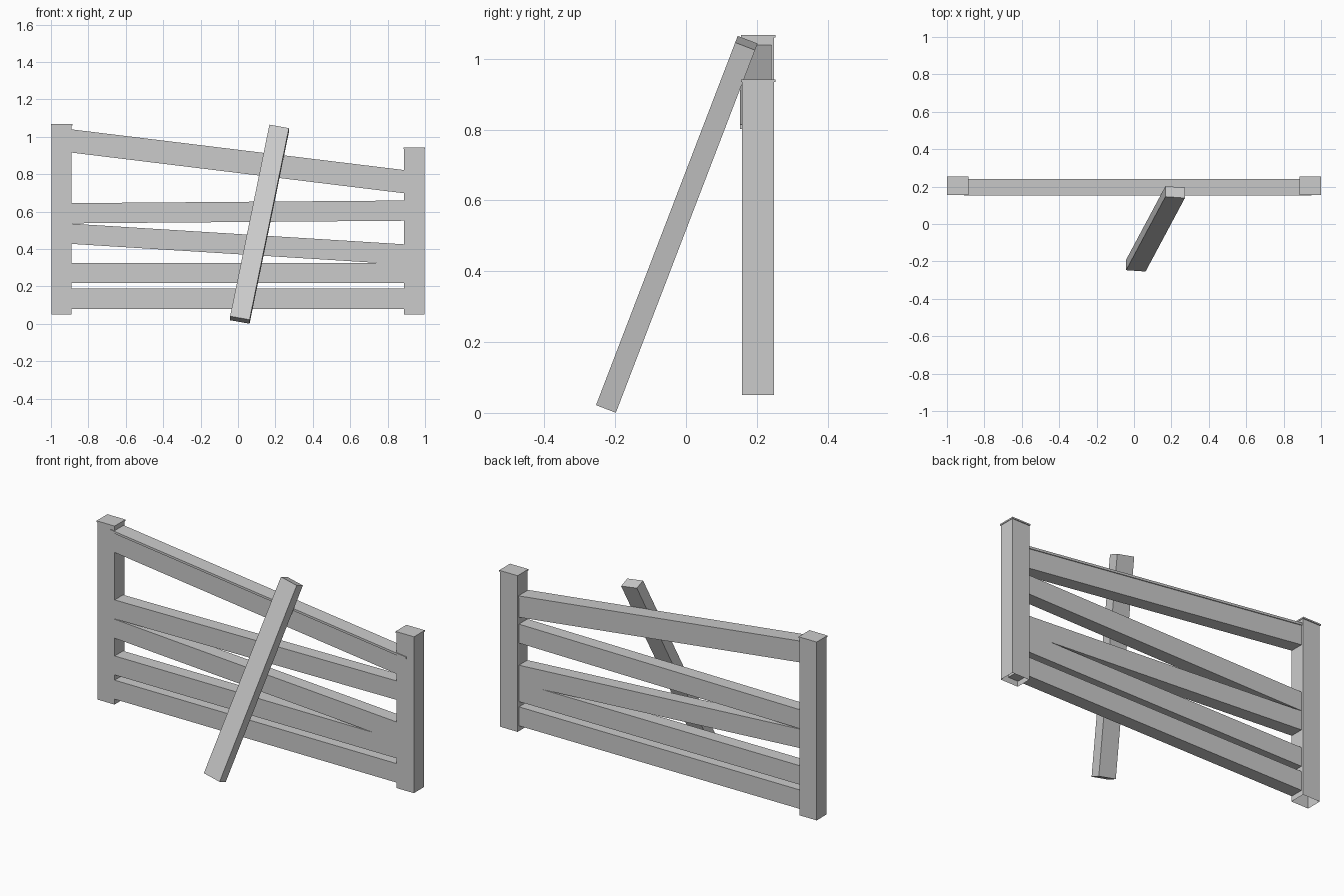
import bpy, bmesh, math
from mathutils import Matrix, Vector

if "Cube" in bpy.data.objects:
    bpy.data.objects.remove(bpy.data.objects["Cube"])


def make_prism(name, profile, y0, y1, open_bottom=False):
    """Extrude an (x, z) outline, listed from its bottom edge, between two depths."""
    bm = bmesh.new()
    front = [bm.verts.new((x, y0, z)) for x, z in profile]
    back = [bm.verts.new((x, y1, z)) for x, z in profile]
    bm.faces.new(front)
    bm.faces.new(back[::-1])
    n = len(profile)
    for i in range(1 if open_bottom else 0, n):
        j = (i + 1) % n
        bm.faces.new((front[j], front[i], back[i], back[j]))
    me = bpy.data.meshes.new(name)
    bm.to_mesh(me)
    bm.free()
    ob = bpy.data.objects.new(name, me)
    bpy.context.collection.objects.link(ob)
    return ob


def rect(x0, x1, z0, z1):
    return [(x0, z0), (x1, z0), (x1, z1), (x0, z1)]


# Posts (hollow underneath) with thin overhanging caps
for side, x0, x1, top in (("left", -0.997, -0.889, 1.068), ("right", 0.887, 0.997, 0.942)):
    make_prism(side + "_post", rect(x0, x1, 0.05, top - 0.008), 0.158, 0.248, True)
    make_prism(side + "_post_cap", rect(x0 - 0.003, x1 + 0.003, top - 0.008, top), 0.155, 0.253)


def rail(name, left, right, height, y0, y1):
    """Sloped board; left/right are bottom heights at the post faces."""
    xa, xb, face = -0.91, 0.95, 0.887
    slope = (right - left) / (2 * face)
    za = left + slope * (xa + face)
    zb = left + slope * (xb + face)
    make_prism(name, [(xa, za), (xb, zb), (xb, zb + height), (xa, za + height)], y0, y1)


# Rails, sagging at different angles
for name, left, right, h in (
    ("bottom_rail", 0.08, 0.08, 0.108),
    ("lower_rail", 0.218, 0.218, 0.108),
    ("slanted_rail", 0.427, 0.317, 0.108),
    ("middle_rail", 0.537, 0.551, 0.108),
    ("top_rail", 0.915, 0.698, 0.111),
):
    rail(name, left, right, h, 0.160, 0.236)

# Thin board capping the top rail
rail("top_rail_cap", 1.026, 0.809, 0.013, 0.153, 0.241)

# Loose plank leaning on the fence
plank = make_prism("leaning_plank", rect(-0.053, 0.053, -0.5585, 0.5585), -0.03, 0.03)
plank.matrix_world = (
    Matrix.Translation(Vector((0.115, -0.026, 0.5325)))
    @ Matrix.Rotation(math.radians(-21.0), 4, 'X')
    @ Matrix.Rotation(math.radians(10.85), 4, 'Y')
)
